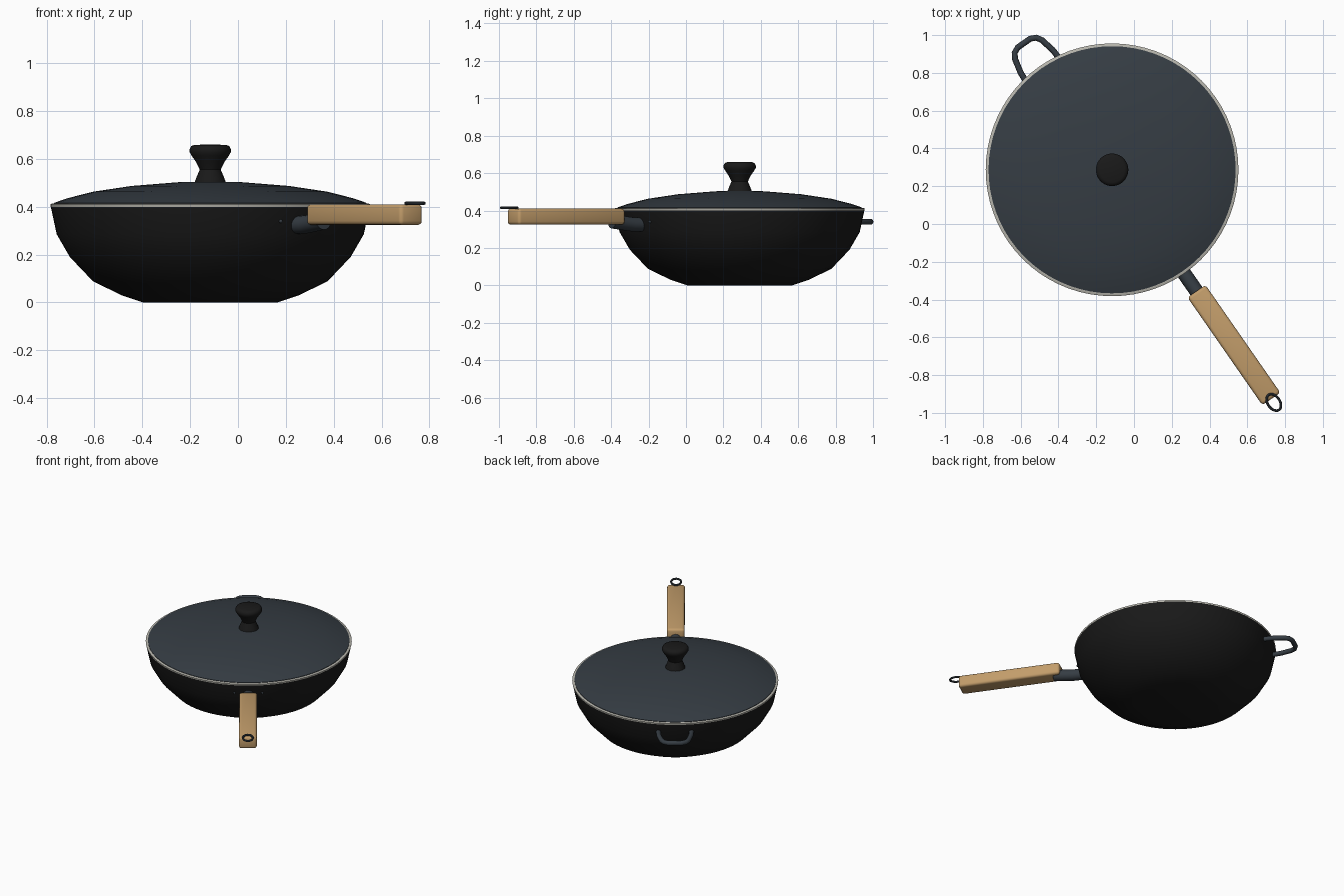
import bpy, bmesh, math
from mathutils import Matrix, Vector

if "Cube" in bpy.data.objects:
    bpy.data.objects.remove(bpy.data.objects["Cube"], do_unlink=True)

CENTER = Matrix.Translation((-0.116, 0.287, 0))
# Local frame of the pan: +x runs along the long handle
PAN = CENTER @ Matrix.Rotation(math.radians(-55.2), 4, 'Z')


def material(name, rgb):
    m = bpy.data.materials.new(name)
    m.use_nodes = True
    m.diffuse_color = (*rgb, 1)
    m.node_tree.nodes["Principled BSDF"].inputs["Base Color"].default_value = (*rgb, 1)
    return m


BLACK = material("black_coating", (0.010, 0.010, 0.010))
SLATE = material("slate_metal", (0.036, 0.046, 0.057))
RIM = material("pale_rim", (0.48, 0.47, 0.42))
WOOD = material("light_wood", (0.54, 0.335, 0.145))


def finish(name, bm, mat, angle=40):
    bmesh.ops.recalc_face_normals(bm, faces=bm.faces)
    mesh = bpy.data.meshes.new(name)
    bm.to_mesh(mesh)
    bm.free()
    mesh.materials.append(mat)
    ob = bpy.data.objects.new(name, mesh)
    bpy.context.collection.objects.link(ob)
    ob.matrix_world = PAN
    bpy.ops.object.select_all(action='DESELECT')
    ob.select_set(True)
    bpy.context.view_layer.objects.active = ob
    bpy.ops.object.shade_smooth_by_angle(angle=math.radians(angle))
    return ob


def lathe(name, profile, mat, steps=72, closed=False):
    """Spin (radius, height) points around the pan axis."""
    bm = bmesh.new()
    verts = [bm.verts.new((r, 0, z)) for r, z in profile]
    pairs = list(zip(verts, verts[1:]))
    if closed:
        pairs.append((verts[-1], verts[0]))
    edges = [bm.edges.new(p) for p in pairs]
    bmesh.ops.spin(bm, geom=verts + edges, cent=(0, 0, 0), axis=(0, 0, 1),
                   angle=math.tau, steps=steps)
    bmesh.ops.remove_doubles(bm, verts=bm.verts, dist=0.0005)
    return finish(name, bm, mat)


def tube(name, path, radius, mat, closed=False, sides=12):
    """Sweep a round section along a path lying in a level plane."""
    pts = [Vector(p) for p in path]
    n = len(pts)
    bm = bmesh.new()
    rings = []
    for i, p in enumerate(pts):
        a = pts[i - 1] if closed or i else p
        b = pts[(i + 1) % n] if closed or i < n - 1 else p
        t = (b - a).normalized()
        side = t.cross(Vector((0, 0, 1))).normalized()
        up = side.cross(t)
        rings.append([bm.verts.new(p + radius * (math.cos(w) * side + math.sin(w) * up))
                      for w in (math.tau * k / sides for k in range(sides))])
    for i in range(n if closed else n - 1):
        r, s = rings[i], rings[(i + 1) % n]
        for k in range(sides):
            j = (k + 1) % sides
            bm.faces.new((r[k], r[j], s[j], s[k]))
    if not closed:
        bm.faces.new(rings[0])
        bm.faces.new(rings[-1])
    return finish(name, bm, mat)


# Bowl: outer wall up to the lip, then the inner wall back down
outer = [(0, 0), (0.28, 0), (0.37, 0.03), (0.49, 0.088), (0.587, 0.19),
         (0.642, 0.285), (0.667, 0.402)]
inner = [(0.645, 0.402), (0.62, 0.29), (0.565, 0.2), (0.475, 0.105), (0.28, 0.02), (0, 0.02)]
lathe("pan_bowl", outer + inner, BLACK)

# Pale band around the lip
lathe("pan_rim", [(0.667, 0.400), (0.669, 0.410), (0.664, 0.413), (0.642, 0.413),
                  (0.642, 0.400)], RIM, closed=True)

# Domed lid
lathe("lid", [(0, 0.505), (0.13, 0.503), (0.33, 0.487), (0.49, 0.463), (0.60, 0.435),
              (0.654, 0.416), (0.654, 0.408), (0.5, 0.445), (0.13, 0.49), (0, 0.492)], SLATE)

# Lid knob with flared foot and rounded cap
lathe("lid_knob", [(0, 0.50), (0.066, 0.50), (0.058, 0.522), (0.044, 0.555), (0.058, 0.585),
                   (0.078, 0.614), (0.086, 0.628), (0.086, 0.642), (0.079, 0.654),
                   (0.066, 0.659), (0, 0.660)], BLACK, steps=40)

# Metal neck joining the bowl to the handle
tube("handle_neck", [(0.61, 0, 0.324), (0.70, 0, 0.326), (0.83, 0, 0.342)], 0.038, SLATE, sides=20)

# Wooden handle block with rounded edges
bm = bmesh.new()
bmesh.ops.create_cube(bm, size=1)
bmesh.ops.scale(bm, vec=(0.695, 0.116, 0.086), verts=bm.verts)
bmesh.ops.translate(bm, vec=(1.130, 0, 0.367), verts=bm.verts)
bmesh.ops.bevel(bm, geom=bm.edges[:], offset=0.017, segments=3, profile=0.5, affect='EDGES')
finish("wooden_handle", bm, WOOD)

# Oval hanging ring on the handle tip
tube("hanging_ring", [(1.50 + 0.048 * math.cos(a), 0.032 * math.sin(a), 0.415)
                      for a in (math.tau * k / 28 for k in range(28))],
     0.007, SLATE, closed=True, sides=8)

# Helper loop on the far side
half = [(-0.63, 0.108), (-0.70, 0.104), (-0.775, 0.087), (-0.803, 0.070), (-0.817, 0.040)]
loop = half + [(x, -y) for x, y in reversed(half)]
tube("helper_loop", [(x, y, 0.34) for x, y in loop], 0.016, SLATE)

# Small rivets beside the neck
for label, side in (("left", 1), ("right", -1)):
    bm = bmesh.new()
    a = math.radians(8 * side)
    place = Matrix.Translation((0.653 * math.cos(a), 0.653 * math.sin(a), 0.34))
    bmesh.ops.create_uvsphere(bm, u_segments=12, v_segments=8, radius=0.008, matrix=place)
    finish("rivet_" + label, bm, SLATE)
